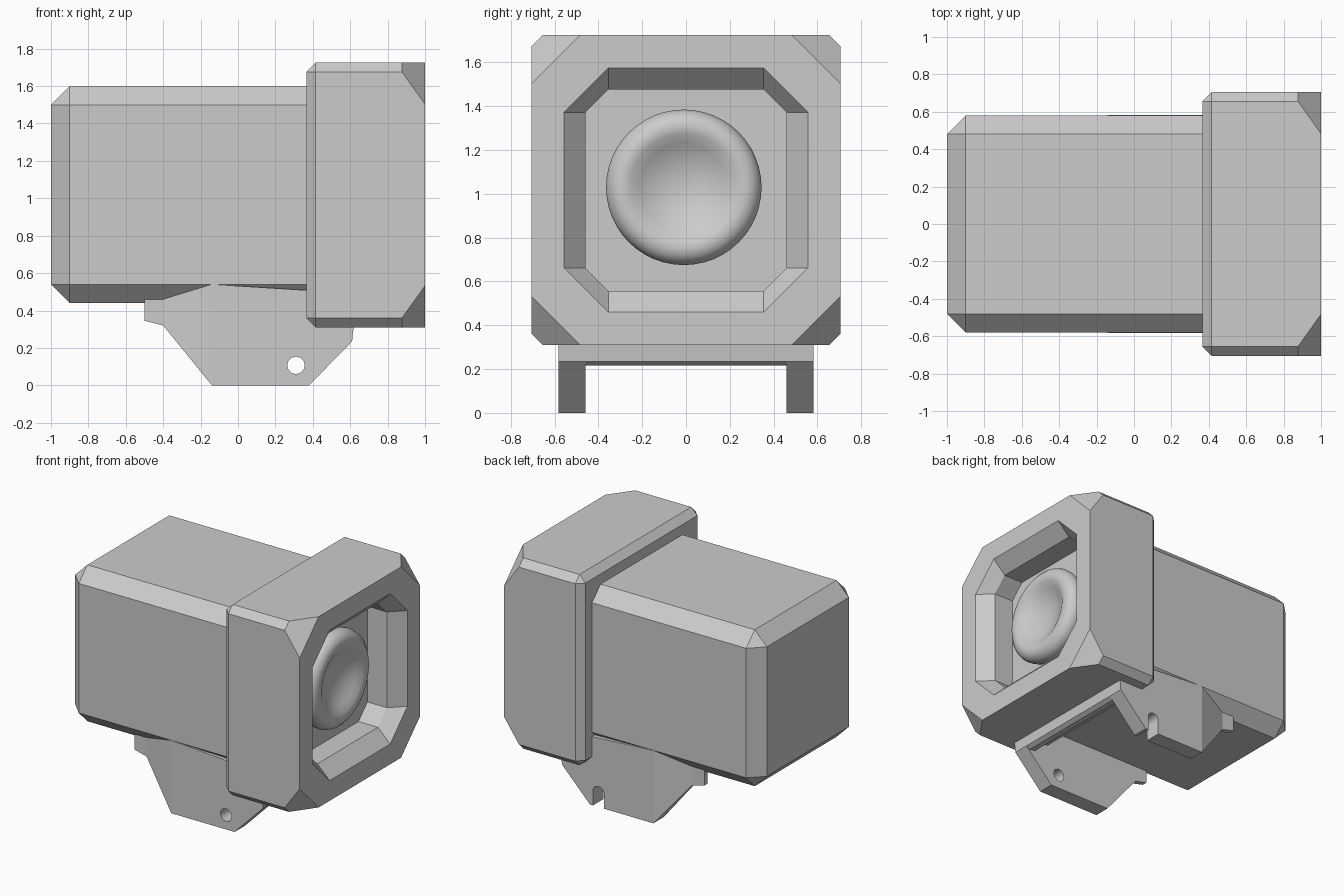
import bpy, bmesh, math
from mathutils import Vector

default = bpy.data.objects.get("Cube")
if default:
    bpy.data.objects.remove(default, do_unlink=True)

grey = bpy.data.materials.new("light_grey")
grey.use_nodes = True
grey.diffuse_color = (0.6, 0.6, 0.6, 1)
grey.node_tree.nodes["Principled BSDF"].inputs["Base Color"].default_value = (0.6, 0.6, 0.6, 1)


def finish(bm, name):
    bmesh.ops.recalc_face_normals(bm, faces=bm.faces[:])
    mesh = bpy.data.meshes.new(name)
    bm.to_mesh(mesh)
    bm.free()
    mesh.materials.append(grey)
    obj = bpy.data.objects.new(name, mesh)
    bpy.context.collection.objects.link(obj)
    return obj


def chamfered_box(x0, x1, half, z0, z1, size):
    """Box with every edge chamfered except those around the +x end."""
    bm = bmesh.new()
    bmesh.ops.create_cube(bm, size=2)
    for v in bm.verts:
        v.co = (x1 if v.co.x > 0 else x0, half * v.co.y, z1 if v.co.z > 0 else z0)
    edges = [e for e in bm.edges if min(v.co.x for v in e.verts) < x1 - 0.01]
    bmesh.ops.bevel(bm, geom=edges, offset=size, offset_type='OFFSET',
                    segments=1, profile=0.5, affect='EDGES')
    return bm


def prism(points, name):
    """Solid between two outlines; each point is x, z, y of side a, y of side b."""
    bm = bmesh.new()
    a = [bm.verts.new((x, ya, z)) for x, z, ya, yb in points]
    b = [bm.verts.new((x, yb, z)) for x, z, ya, yb in points]
    bm.faces.new(a)
    bm.faces.new(b[::-1])
    n = len(points)
    for i in range(n):
        j = (i + 1) % n
        bm.faces.new((a[j], a[i], b[i], b[j]))
    return finish(bm, name)


def cut(obj, cutter):
    mod = obj.modifiers.new("cut", 'BOOLEAN')
    mod.operation = 'DIFFERENCE'
    mod.solver = 'EXACT'
    mod.object = cutter
    bpy.context.view_layer.objects.active = obj
    bpy.ops.object.modifier_apply(modifier=mod.name)
    bpy.data.objects.remove(cutter, do_unlink=True)


# Main housing
finish(chamfered_box(-1, 0.6, 0.58, 0.44, 1.6, 0.1), "housing")

# Front hood with clipped corners and a stepped octagonal recess
MID = 1.0175
hood = chamfered_box(0.365, 1, 0.705, 0.31, 1.725, 0.05)
for sy in (-1, 1):
    for sz in (-1, 1):
        bmesh.ops.bisect_plane(
            hood, geom=hood.verts[:] + hood.edges[:] + hood.faces[:],
            plane_co=(1, sy * 0.705, MID + sz * 0.485),
            plane_no=Vector((1, sy * 0.714, sz * 0.714)).normalized(), clear_outer=True)
        bmesh.ops.holes_fill(hood, edges=[e for e in hood.edges if e.is_boundary], sides=0)
hood.normal_update()
front = max(hood.faces, key=lambda f: f.calc_center_median().x)
for x, half in ((1, 0.5575), (0.9, 0.46), (0.74, 0.46)):
    front = bmesh.ops.extrude_discrete_faces(hood, faces=[front])["faces"][0]
    for v in front.verts:
        y, z = v.co.y, v.co.z - MID
        wide = abs(y) > abs(z)
        v.co = (x, math.copysign(half if wide else 0.355, y),
                MID + math.copysign(0.355 if wide else half, z))
finish(hood, "hood")

# Round lens with a dished centre, revolved around the x axis
profile = [(0.34, 0.73), (0.353, 0.77), (0.355, 0.80), (0.343, 0.835), (0.315, 0.86),
           (0.28, 0.87), (0.245, 0.862), (0.2, 0.835), (0.15, 0.808), (0.09, 0.79),
           (0.04, 0.782), (0, 0.78)]
bm = bmesh.new()
ring = [bm.verts.new((x, r, 0)) for r, x in profile]
edges = [bm.edges.new(pair) for pair in zip(ring, ring[1:])]
bmesh.ops.spin(bm, geom=ring + edges, cent=(0, 0, 0), axis=(1, 0, 0),
               angle=math.tau, steps=48)
bmesh.ops.remove_doubles(bm, verts=bm.verts[:], dist=0.0005)
bmesh.ops.translate(bm, verts=bm.verts[:], vec=(0, -0.01, 1.03))
for f in bm.faces:
    f.smooth = True
finish(bm, "lens")

# Mounting bracket: a plate on each side, bending inward to a small rear tab
outline = [(-0.14, 0), (0.38, 0), (0.61, 0.235), (0.62, 0.33), (0.5, 0.5), (-0.14, 0.54)]
for side, s in (("right", -1), ("left", 1)):
    inner, outer, bent = s * 0.46, s * 0.582, s * 0.5
    plate = prism([(x, z, inner, outer) for x, z in outline], side + "_bracket_plate")
    prism([(-0.4, 0.32, inner, bent), (-0.14, 0, inner, outer),
           (-0.14, 0.54, inner, outer), (-0.4, 0.46, inner, bent)], side + "_bracket_bend")
    prism([(x, z, inner, bent) for x, z in
           ((-0.5, 0.345), (-0.4, 0.32), (-0.4, 0.46), (-0.5, 0.46))], side + "_bracket_tab")
    # Pin hole on the right plate, open slot on the left one
    arc = 32 if s < 0 else 16
    hole = [(0.31 + 0.046 * math.cos(math.tau * i / 32), 0.107 + 0.046 * math.sin(math.tau * i / 32))
            for i in range(arc + (s > 0))]
    if s > 0:
        hole += [(0.264, -0.1), (0.356, -0.1)]
    cut(plate, prism([(x, z, s * 0.4, s * 0.7) for x, z in hole], "hole_cutter"))

# Cross lip joining the plates under the hood
prism([(x, z, -0.47, 0.47) for x, z in
       ((0.62, 0.33), (0.61, 0.235), (0.58, 0.216), (0.53, 0.225), (0.36, 0.44), (0.5, 0.5))],
      "bracket_lip")
